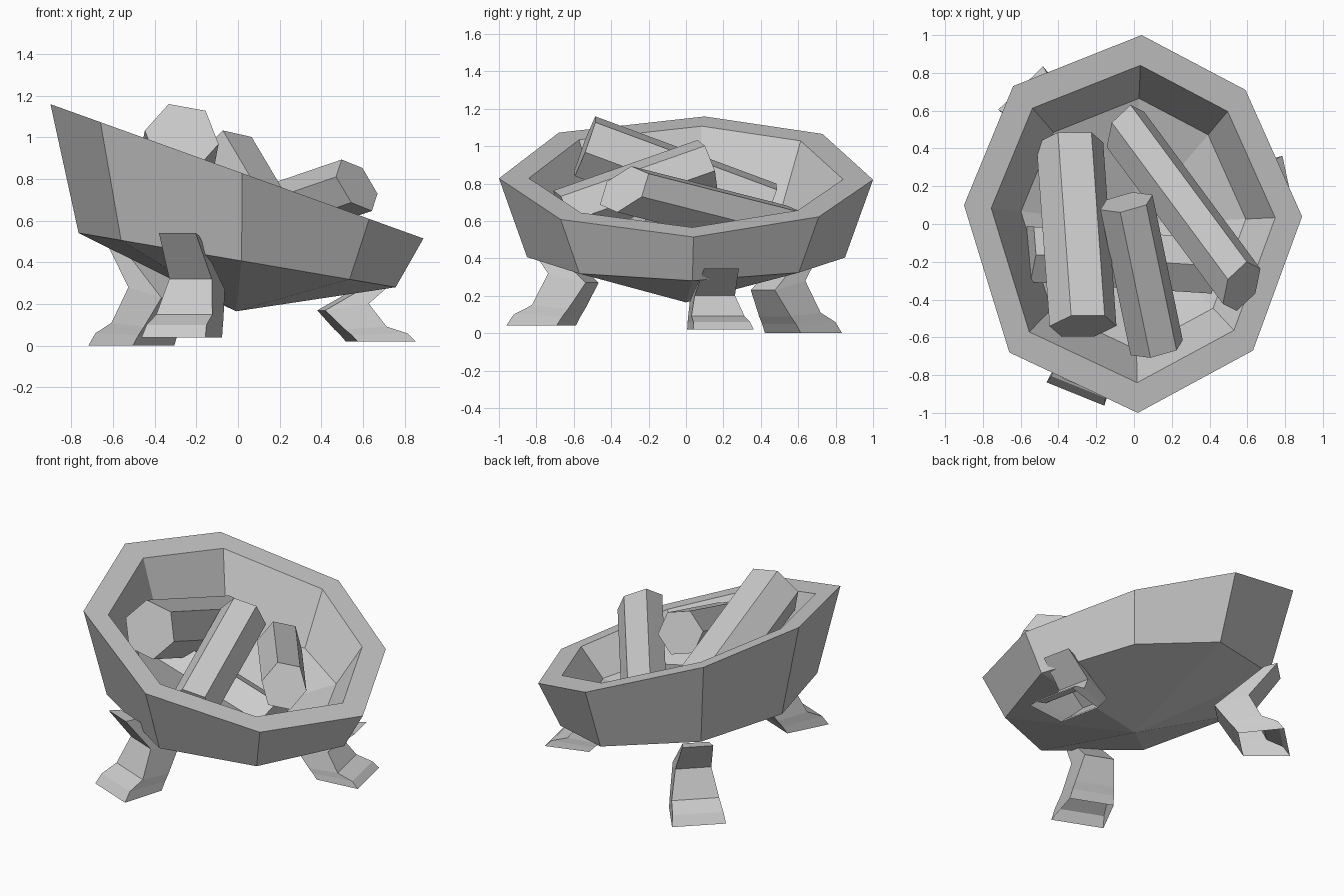
import bpy, bmesh
from math import cos, sin, tau, radians
from mathutils import Vector, Matrix

cube = bpy.data.objects.get("Cube")
if cube:
    bpy.data.objects.remove(cube, do_unlink=True)

grey = bpy.data.materials.new("plain_grey")
grey.use_nodes = True
colour = (0.6, 0.6, 0.6, 1)
grey.diffuse_color = colour
grey.node_tree.nodes["Principled BSDF"].inputs["Base Color"].default_value = colour


def loft(name, rings, cap_start=True):
    """Skin a list of rings; a ring of one point makes a fan."""
    bm = bmesh.new()
    loops = [[bm.verts.new(p) for p in ring] for ring in rings]
    for a, b in zip(loops, loops[1:]):
        n = max(len(a), len(b))
        for i in range(n):
            j = (i + 1) % n
            quad = [a[i % len(a)], a[j % len(a)], b[j % len(b)], b[i % len(b)]]
            bm.faces.new(list(dict.fromkeys(quad)))
    if cap_start and len(loops[0]) > 2:
        bm.faces.new(loops[0][::-1])
    if len(loops[-1]) > 2:
        bm.faces.new(loops[-1])
    bmesh.ops.recalc_face_normals(bm, faces=bm.faces)
    mesh = bpy.data.meshes.new(name)
    bm.to_mesh(mesh)
    bm.free()
    mesh.materials.append(grey)
    bpy.context.collection.objects.link(bpy.data.objects.new(name, mesh))


# Tilted eight-sided bowl with a thick rim
outline = [(0.04, 1.0), (0.59, 0.71), (0.89, 0.04), (0.63, -0.67),
           (0.02, -1.0), (-0.66, -0.68), (-0.9, 0.10), (-0.64, 0.73)]


def bowl_ring(scale, height, slope):
    return [(x * scale, y * scale, height - slope * x * scale) for x, y in outline]


loft("bowl", [
    [(-0.01, 0, 0.165)],
    bowl_ring(0.85, 0.41, 0.171),
    bowl_ring(1.0, 0.835, 0.36),
    bowl_ring(0.84, 0.835, 0.36),
    bowl_ring(0.665, 0.50, 0.18),
    [(-0.01, 0, 0.30)],
])


# Six-sided logs stacked in the bowl; cut is the direction the sawn ends face
def log(name, start, end, radius, turn=0, cut=None):
    start, end = Vector(start), Vector(end)
    axis = (end - start).normalized()
    side = axis.cross(Vector((0, 0, 1))).normalized()
    up = side.cross(axis)
    cut = Vector(cut) if cut else axis
    offsets = []
    for i in range(6):
        a = i * tau / 6 + radians(turn)
        off = radius * (cos(a) * side + sin(a) * up)
        offsets.append(off - axis * off.dot(cut) / axis.dot(cut))
    loft(name, [[centre + off for off in offsets] for centre in (start, end)])


log("tall_log", (-0.27, -0.54, 1.0), (-0.34, 0.43, 0.64), 0.18, -11)
log("middle_log", (-0.04, 0.115, 0.90), (0.12, -0.655, 0.63), 0.147, 13)
log("leaning_log", (0.57, -0.33, 0.77), (-0.045, 0.50, 0.56), 0.14, -15,
    cut=(0.68, -0.49, 0.55))
log("bottom_log", (-0.56, -0.16, 0.66), (0.40, -0.22, 0.42), 0.17, 30)


# Bent hollow legs: outer point, inner point and width of each section
sections = [
    ((0, 0), (-0.28, 0), 0.33),
    ((-0.04, 0.06), (-0.31, 0.05), 0.31),
    ((-0.14, 0.11), (-0.34, 0.09), 0.29),
    ((-0.22, 0.28), (-0.43, 0.23), 0.22),
    ((-0.05, 0.50), (-0.13, 0.49), 0.19),
]


def leg(name, toe, angle, stretch):
    place = Matrix.Translation(toe) @ Matrix.Rotation(radians(angle), 4, 'Z')
    rings = []
    for (uo, zo), (ui, zi), width in sections:
        wo, wi = width * 0.5, width * 0.42
        ring = [(uo, -wo, zo), (uo, wo, zo), (ui, wi, zi), (ui, -wi, zi)]
        rings.append([place @ Vector((u, v, z * stretch)) for u, v, z in ring])
    loft(name, rings, cap_start=False)


leg("front_leg", (-0.31, -0.90, 0.04), -112, 1.0)
leg("left_leg", (0.82, 0.20, 0.02), 12, 0.65)
leg("back_leg", (-0.60, 0.72, 0), 134, 1.0)
